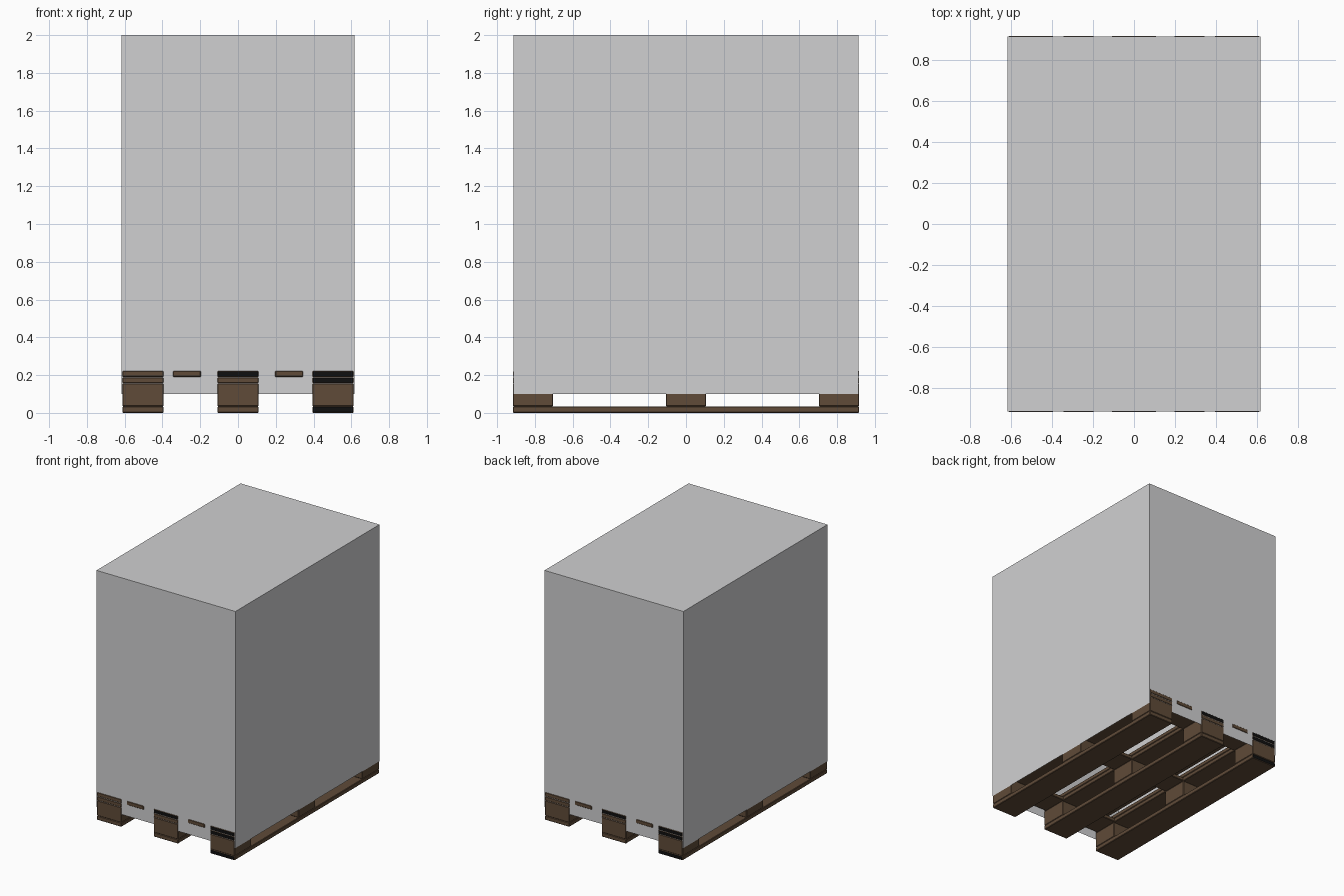
import bpy, bmesh

cube = bpy.data.objects.get("Cube")
if cube:
    bpy.data.objects.remove(cube, do_unlink=True)


def material(name, r, g, b):
    m = bpy.data.materials.new(name)
    m.use_nodes = True
    m.diffuse_color = (r, g, b, 1)
    bsdf = m.node_tree.nodes["Principled BSDF"]
    bsdf.inputs["Base Color"].default_value = (r, g, b, 1)
    bsdf.inputs["Roughness"].default_value = 0.8
    return m


GREY = material("wrap grey", 0.63, 0.63, 0.64)
BROWN = material("wood brown", 0.115, 0.07, 0.04)
BLACK = material("end black", 0.005, 0.005, 0.005)


def link(name, bm, *mats):
    bmesh.ops.recalc_face_normals(bm, faces=bm.faces)
    me = bpy.data.meshes.new(name)
    bm.to_mesh(me)
    bm.free()
    for m in mats:
        me.materials.append(m)
    obj = bpy.data.objects.new(name, me)
    bpy.context.collection.objects.link(obj)
    return obj


def box(x, y, z0, z1, width, depth):
    bm = bmesh.new()
    bmesh.ops.create_cube(bm, size=1)
    bmesh.ops.scale(bm, vec=(width, depth, z1 - z0), verts=bm.verts)
    bmesh.ops.translate(bm, vec=(x, y, (z0 + z1) / 2), verts=bm.verts)
    return bm


def plank(name, x, y, z0, z1, width, depth, dark_ends=()):
    """Chamfered timber; dark_ends lists the y directions of blackened ends."""
    bm = box(x, y, z0, z1, width, depth)
    bmesh.ops.bevel(bm, geom=bm.edges[:], offset=0.004, segments=1, affect='EDGES')
    bm.normal_update()
    for f in bm.faces:
        f.material_index = int(any(f.normal.y * s > 0.9 for s in dark_ends))
    return link(name, bm, BROWN, BLACK)


LENGTH, WIDE, NARROW = 1.834, 0.218, 0.15
SIDE_X, SIDE_Y = 0.503, 0.81
rows = {"right": -1, "centre": 0, "left": 1}
spots = {"front": -1, "middle": 0, "back": 1}

# Three lengthwise legs: runner, blocks, stringer and wide deck board
for row, sx in rows.items():
    x = sx * SIDE_X
    ends = (-sx,) if sx else ()
    plank(f"{row}_runner", x, 0, 0, 0.034, WIDE, LENGTH, ends)
    plank(f"{row}_stringer", x, 0, 0.157, 0.189, WIDE, LENGTH, ends)
    plank(f"{row}_deck_board", x, 0, 0.19, 0.222, WIDE, LENGTH, ends or (-1, 1))
    for spot, sy in spots.items():
        plank(f"{row}_{spot}_block", x, sy * SIDE_Y, 0.034, 0.157, WIDE, 0.214)

# Narrow deck boards between the wide ones
for side, sx in (("right", -1), ("left", 1)):
    plank(f"{side}_narrow_board", sx * 0.271, 0, 0.19, 0.222, NARROW, LENGTH)

# Cross boards under the deck
for spot, sy in spots.items():
    plank(f"{spot}_cross_board", 0, sy * 0.8, 0.159, 0.188, 1.2, 0.21)

# Wrapped load: a cover open at the bottom
bm = box(0, 0, 0.1, 2.0, 1.234, 1.828)
bm.normal_update()
bmesh.ops.delete(bm, geom=[f for f in bm.faces if f.normal.z < -0.5], context='FACES')
cover = link("load_cover", bm, GREY)
